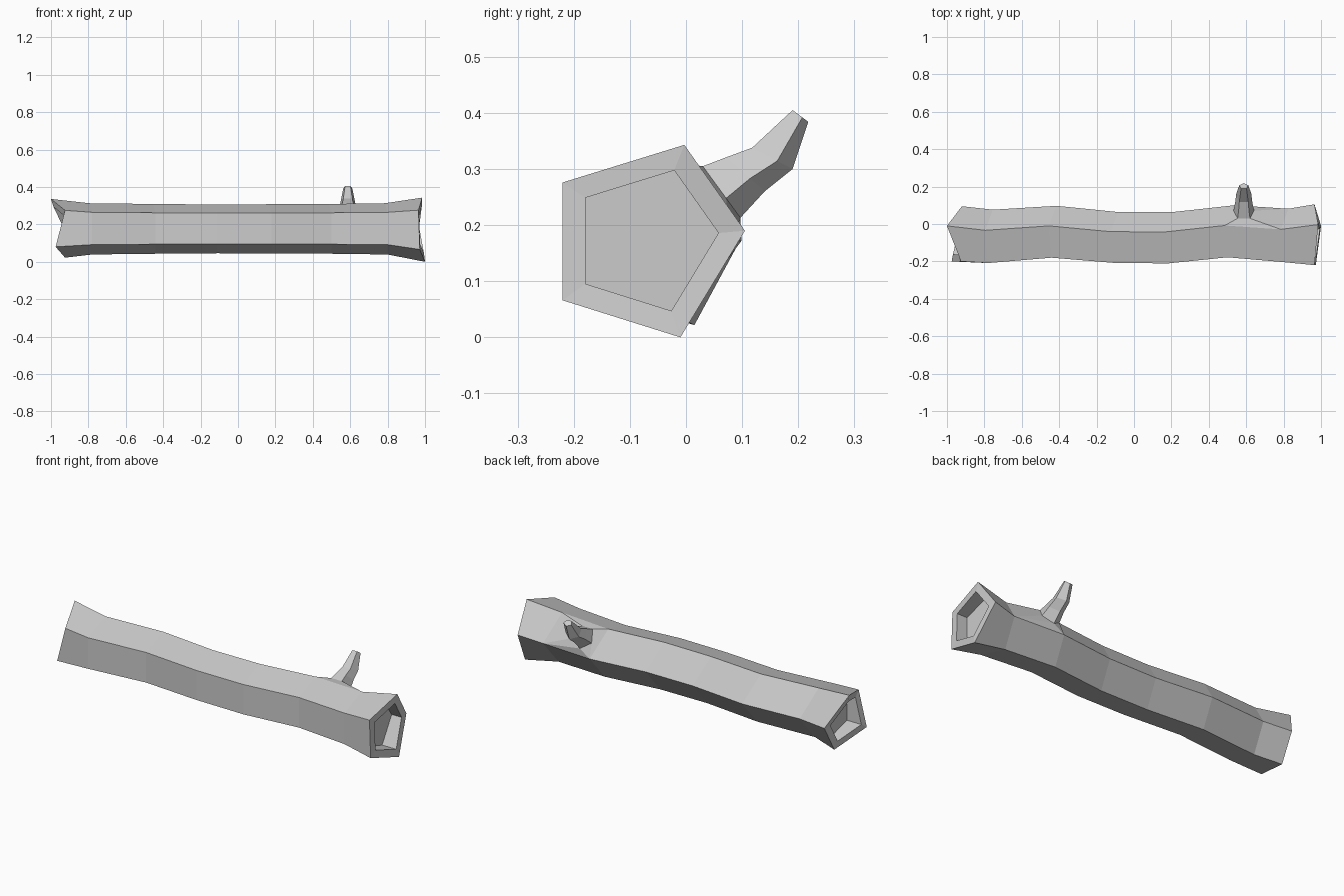
import bpy, bmesh
from mathutils import Vector

if "Cube" in bpy.data.objects:
    bpy.data.objects.remove(bpy.data.objects["Cube"])

bm = bmesh.new()

def add_ring(points):
    return [bm.verts.new(p) for p in points]

def skin(a, b, skip=()):
    """Quads between two matching rings."""
    n = len(a)
    for i in range(n):
        if i not in skip:
            j = (i + 1) % n
            bm.faces.new((a[i], a[j], b[j], b[i]))

# Trunk: five-sided section (top, back, bottom, lower front, upper front)
section = [(-0.03, 0.309), (0.077, 0.172), (-0.02, 0.043), (-0.2, 0.094), (-0.2, 0.262)]
middle = [(-0.78, -0.005, 1.03), (-0.44, 0.02, 1.0), (-0.11, -0.01, 0.98),
          (0.18, -0.012, 0.99), (0.50, 0.022, 1.0), (0.80, 0.0, 1.03)]
left_end = [(-1.0, -0.01, 0.336), (-0.92, 0.095, 0.17), (-0.925, 0.015, 0.022),
            (-0.975, -0.2, 0.08), (-0.925, -0.2, 0.275)]
right_end = [(0.985, -0.003, 0.343), (0.965, 0.105, 0.19), (1.0, -0.01, 0.0),
             (0.972, -0.22, 0.066), (0.965, -0.22, 0.276)]
rings = [add_ring(left_end)]
for x, dy, s in middle:
    rings.append(add_ring([(x + (0.025 if i == 1 else -0.015 if i == 0 else 0),
                            -0.075 + (y + 0.075) * s + dy, 0.176 + (z - 0.176) * s)
                           for i, (y, z) in enumerate(section)]))
rings.append(add_ring(right_end))
for k in range(len(rings) - 1):
    skin(rings[k], rings[k + 1], skip=(0,) if k == 5 else ())

# Hollow ends: inset rim, short wall, flat floor
for ring, inward in ((rings[0], 1), (rings[-1], -1)):
    c = sum((v.co for v in ring), Vector()) / 5
    rim = [c.lerp(v.co, 0.73) for v in ring]
    inner = add_ring(rim)
    floor = add_ring([(c.x + inward * 0.07, p.y, p.z) for p in rim])
    skin(ring, inner)
    skin(inner, floor)
    bm.faces.new(floor)

# Branch stub: upper y, z, lower y, z, half width
stub = [(0.03, 0.305, 0.097, 0.213, 0.055), (0.072, 0.321, 0.14, 0.26, 0.046),
        (0.118, 0.338, 0.19, 0.30, 0.040), (0.19, 0.405, 0.218, 0.384, 0.024)]
branch = []
for uy, uz, ly, lz, w in stub:
    branch.append(add_ring([(0.587 + w * s, uy + (ly - uy) * t, uz + (lz - uz) * t)
                            for s, t in ((-0.6, 0), (0.6, 0), (1, 0.62), (0, 1), (-1, 0.62))]))
for a, b in zip(branch, branch[1:]):
    skin(a, b)
bm.faces.new(branch[-1])

# Flared collar joining the branch to the open trunk face
t0, b0, t1, b1 = rings[5][0], rings[5][1], rings[6][0], rings[6][1]
r = branch[0]
for f in ((t0, t1, r[1], r[0]), (t1, b1, r[2], r[1]), (b1, r[3], r[2]),
          (b1, b0, r[3]), (b0, r[4], r[3]), (b0, t0, r[0], r[4])):
    bm.faces.new(f)

bmesh.ops.recalc_face_normals(bm, faces=bm.faces)
mesh = bpy.data.meshes.new("log")
bm.to_mesh(mesh)
bm.free()
bpy.context.collection.objects.link(bpy.data.objects.new("hollow_log", mesh))
